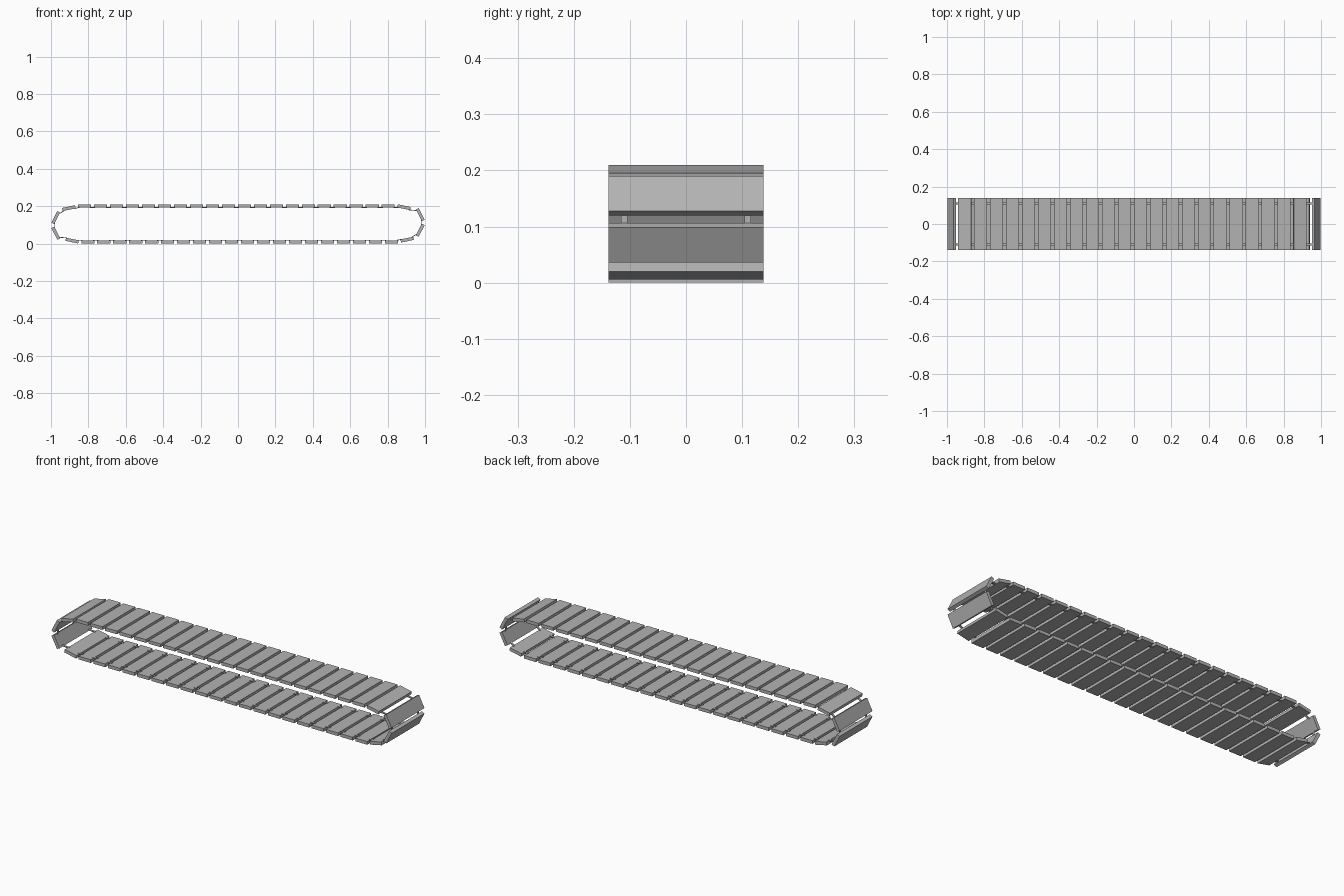
import bpy
from math import radians
from mathutils import Matrix, Vector

cube = bpy.data.objects.get("Cube")
if cube:
    bpy.data.objects.remove(cube, do_unlink=True)

HEIGHT = 0.21
PLATE = Vector((0.07, 0.276, 0.017))     # length, width, thickness
STRAP_Y, STRAP_WIDTH, STRAP_THICK = 0.11, 0.011, 0.004


def flat_material(name, value):
    mat = bpy.data.materials.new(name)
    mat.use_nodes = True
    colour = (value, value, value, 1)
    mat.diffuse_color = colour
    mat.node_tree.nodes["Principled BSDF"].inputs["Base Color"].default_value = colour
    return mat


steel = flat_material("track grey", 0.45)


def box(name, centre, size, pitch):
    """Box turned about the y axis, with its scale baked into the mesh."""
    bpy.ops.mesh.primitive_cube_add(size=1, location=centre, rotation=(0, pitch, 0))
    ob = bpy.context.object
    ob.name = name
    ob.data.transform(Matrix.Diagonal((*size, 1)))
    ob.data.materials.append(steel)
    return ob


# Half of the loop: outer face centre (x, z) and pitch of every link
half = [(-0.82 + 1.623 * i / 19, HEIGHT, 0) for i in range(20)]
half += [(0.889, 0.2025, 12), (0.982, 0.1585, 63),
         (0.982, 0.0675, 117), (0.906, 0.0125, 168)]
# The other half is the same chain turned half way round
loop = half + [(-x, HEIGHT - z, a + 180) for x, z, a in half]

# Track plates
ends = []
for x, z, angle in loop:
    pitch = radians(angle)
    turn = Matrix.Rotation(pitch, 3, 'Y')
    outer = Vector((x, 0, z))
    box("track_plate", outer + turn @ Vector((0, 0, -PLATE.z / 2)), PLATE, pitch)
    # Points on the inner face, a little in from both ends
    reach = PLATE.x / 2 - 0.006
    ends.append([outer + turn @ Vector((s * reach, 0, -PLATE.z)) for s in (-1, 1)])

# Narrow straps that join neighbouring plates on the inside
for i, (_, start) in enumerate(ends):
    stop = ends[(i + 1) % len(ends)][0]
    run = stop - start
    pitch = Vector((1, 0)).angle_signed(Vector((run.x, run.z)))
    for side in (-1, 1):
        centre = (start + stop) / 2 + Vector((0, side * STRAP_Y, 0))
        box("link_strap", centre, (run.length, STRAP_WIDTH, STRAP_THICK), pitch)
